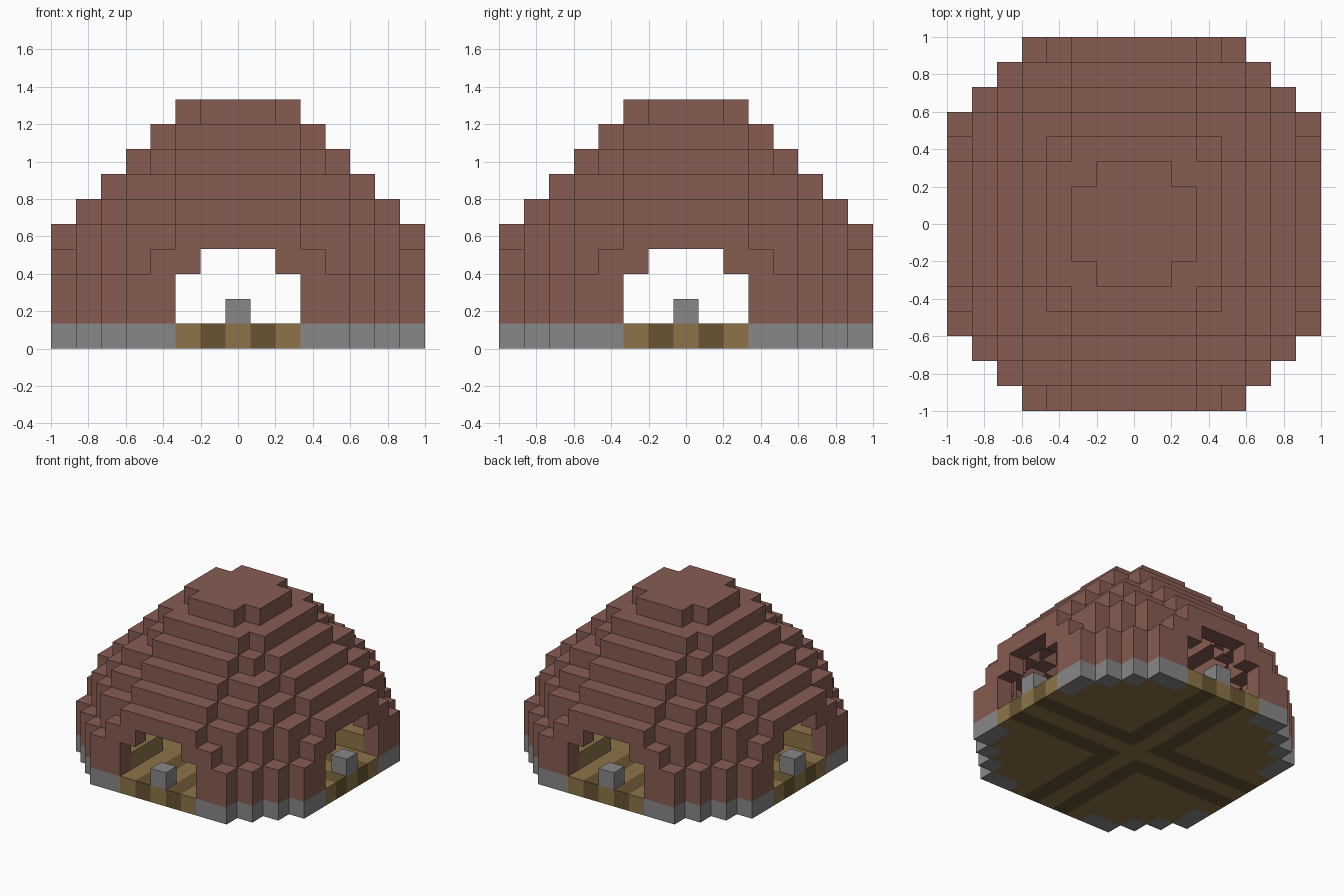
import bpy
import bmesh
import math

cube = bpy.data.objects.get("Cube")
if cube:
    bpy.data.objects.remove(cube)

UNIT = 2 / 15
SIDES = [(1, 0, 0), (-1, 0, 0), (0, 1, 0), (0, -1, 0), (0, 0, 1), (0, 0, -1)]
# Column heights of one eighth of the dome: row = larger offset, letter = smaller offset
ROWS = ["A", "AA", "AA9", "9998", "88877", "777665", "666553", "55543"]


def srgb(*rgb):
    return [((c / 255 + 0.055) / 1.055) ** 2.4 for c in rgb] + [1]


def material(name, color):
    mat = bpy.data.materials.new(name)
    mat.use_nodes = True
    mat.diffuse_color = color
    mat.node_tree.nodes["Principled BSDF"].inputs["Base Color"].default_value = color
    return mat


def height(x, y):
    big, small = max(abs(x), abs(y)), min(abs(x), abs(y))
    row = ROWS[big] if big < len(ROWS) else ""
    return int(row[small], 16) if small < len(row) else 0


def filled(x, y, z):
    return 0 <= z < height(x, y)


def on_skin(x, y, z):
    return not all(filled(x + a, y + b, z + c) for a, b, c in SIDES)


def in_doorway(x, y, z):
    big, small = max(abs(x), abs(y)), min(abs(x), abs(y))
    return big >= 6 and (small <= 2 and z <= 2 or small <= 1 and z == 3)


# Sort every block into its part
parts = {n: set() for n in ("dome_shell", "foundation", "floor", "floor_stripes", "benches", "door_posts")}
span = range(-7, 8)
for x in span:
    for y in span:
        big, small = max(abs(x), abs(y)), min(abs(x), abs(y))
        for z in range(height(x, y)):
            cell = (x, y, z)
            rim = not all(filled(x + a, y + b, 0) for a, b, c in SIDES[:4])
            if z == 0:
                if rim and small > 2:
                    parts["foundation"].add(cell)
                elif small == 1 or big == 1 and small:
                    parts["floor_stripes"].add(cell)
                else:
                    parts["floor"].add(cell)
            elif in_doorway(x, y, z):
                if z == 1 and big == 7 and small == 0:
                    parts["door_posts"].add(cell)
            elif on_skin(x, y, z):
                parts["dome_shell"].add(cell)
            elif z == 1 and small >= 3 and big >= 4:
                parts["benches"].add(cell)

solid = set().union(*parts.values())


def build(name, cells, mat):
    bm = bmesh.new()
    for cell in cells:
        for side in SIDES:
            if tuple(p + d for p, d in zip(cell, side)) in solid:
                continue
            axis = next(i for i in range(3) if side[i])
            u, v = (axis + 1) % 3, (axis + 2) % 3
            corners = []
            for du, dv in ((-1, -1), (1, -1), (1, 1), (-1, 1)):
                p = list(cell)
                p[axis] += side[axis] / 2
                p[u] += du / 2
                p[v] += dv / 2
                corners.append(bm.verts.new((p[0] * UNIT, p[1] * UNIT, (p[2] + 0.5) * UNIT)))
            bm.faces.new(corners if side[axis] > 0 else corners[::-1])
    bmesh.ops.remove_doubles(bm, verts=bm.verts, dist=UNIT / 100)
    bmesh.ops.dissolve_limit(bm, angle_limit=math.radians(1), verts=bm.verts, edges=bm.edges)
    mesh = bpy.data.meshes.new(name)
    bm.to_mesh(mesh)
    bm.free()
    mesh.materials.append(mat)
    obj = bpy.data.objects.new(name, mesh)
    bpy.context.collection.objects.link(obj)


brick = material("brick", srgb(134, 92, 82))
stone = material("stone", srgb(135, 135, 135))
wood = material("light_wood", srgb(140, 116, 72))
dark = material("dark_wood", srgb(104, 84, 50))
colors = {"dome_shell": brick, "foundation": stone, "floor": wood,
          "floor_stripes": dark, "benches": wood, "door_posts": stone}
for name, cells in parts.items():
    build(name, cells, colors[name])
